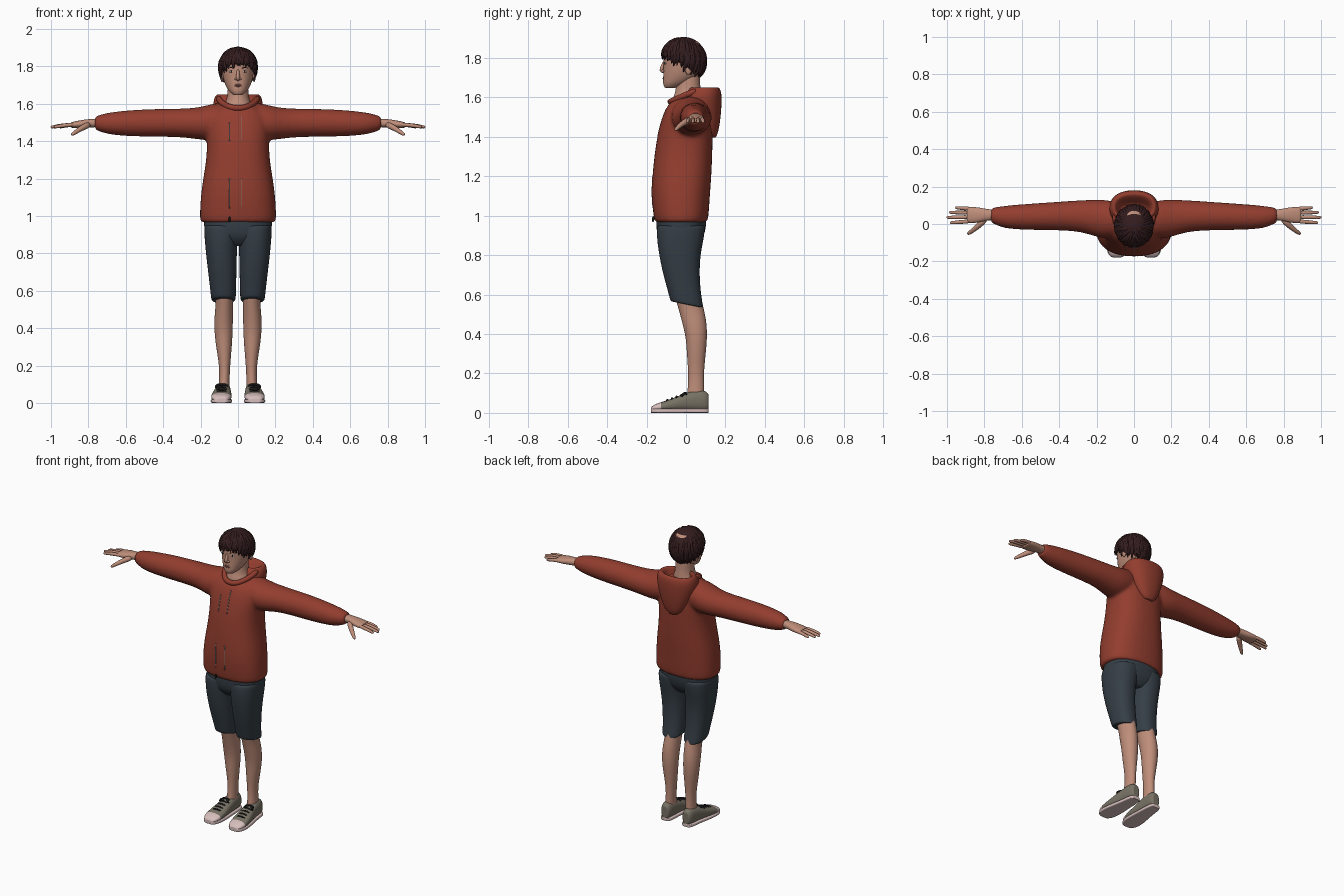
import bpy, bmesh, math, random
from mathutils import Vector
from mathutils.bvhtree import BVHTree

if "Cube" in bpy.data.objects:
    bpy.data.objects.remove(bpy.data.objects["Cube"])

random.seed(4)


def mat(name, r, g, b):
    m = bpy.data.materials.new(name)
    m.diffuse_color = (r, g, b, 1)
    m.use_nodes = True
    m.node_tree.nodes["Principled BSDF"].inputs["Base Color"].default_value = m.diffuse_color
    return m


RUST = mat("rust cloth", 0.29, 0.047, 0.028)
SLATE = mat("slate cloth", 0.036, 0.049, 0.062)
SKIN = mat("skin", 0.52, 0.27, 0.195)
HAIR = mat("dark hair", 0.034, 0.012, 0.013)
TAUPE = mat("taupe canvas", 0.19, 0.17, 0.13)
PINK = mat("pale rubber", 0.68, 0.52, 0.51)
BLACK = mat("black", 0.01, 0.01, 0.011)
WHITE = mat("eye white", 0.65, 0.6, 0.57)
LIP = mat("lip", 0.36, 0.15, 0.12)
GREY = mat("grey metal", 0.2, 0.17, 0.16)


def skin_rings(bm, rings):
    """Bridge a list of point rings and cap both ends."""
    vs = [[bm.verts.new(p) for p in r] for r in rings]
    n = len(vs[0])
    for a, b in zip(vs, vs[1:]):
        for i in range(n):
            bm.faces.new((a[i], a[(i + 1) % n], b[(i + 1) % n], b[i]))
    bm.faces.new(vs[0])
    bm.faces.new(vs[-1])


def loft(bm, axis, rows, n=24, e=2.0, side=1):
    """Rows are (position on axis, a0, a1, b0, b1): superellipse sections."""
    def cap(r):
        t, a, b, c, d = r
        k, m = (b - a) * 0.06, (d - c) * 0.06
        return (t, a + k, b - k, c + m, d - m)
    out = []
    for t, a0, a1, b0, b1 in [cap(rows[0])] + rows + [cap(rows[-1])]:
        ring = []
        for i in range(n):
            w = 2 * math.pi * i / n
            c, s = math.cos(w), math.sin(w)
            a = (a0 + a1) / 2 + (a1 - a0) / 2 * math.copysign(abs(c) ** (2 / e), c)
            b = (b0 + b1) / 2 + (b1 - b0) / 2 * math.copysign(abs(s) ** (2 / e), s)
            p = {'x': (t, a, b), 'y': (a, t, b), 'z': (a, b, t)}[axis]
            ring.append((p[0] * side, p[1], p[2]))
        out.append(ring)
    skin_rings(bm, out)


def tube(bm, pts, radii, n=8):
    pts = [Vector(p) for p in pts]
    d = pts[-1] - pts[0]
    ref = Vector((0, 0, 0))
    ref[min(range(3), key=lambda i: abs(d[i]))] = 1
    out = []
    for i, (p, r) in enumerate(zip(pts, radii)):
        d = (pts[min(i + 1, len(pts) - 1)] - pts[max(i - 1, 0)]).normalized()
        u = d.cross(ref).normalized()
        v = d.cross(u)
        out.append([p + r * (math.cos(2 * math.pi * k / n) * u + math.sin(2 * math.pi * k / n) * v)
                    for k in range(n)])
    skin_rings(bm, out)


def ball(bm, c, r):
    res = bmesh.ops.create_uvsphere(bm, u_segments=16, v_segments=10, radius=1)
    for v in res['verts']:
        v.co = Vector((c[i] + v.co[i] * r[i] for i in range(3)))


def finish(bm, name, *mats, mirror=False, sub=1, voxel=0):
    bmesh.ops.recalc_face_normals(bm, faces=bm.faces)
    for f in bm.faces:
        f.smooth = True
    me = bpy.data.meshes.new(name)
    bm.to_mesh(me)
    bm.free()
    ob = bpy.data.objects.new(name, me)
    bpy.context.collection.objects.link(ob)
    for m in mats:
        me.materials.append(m)
    if mirror:
        ob.modifiers.new("mirror", 'MIRROR').use_mirror_merge = False
    if sub:
        ob.modifiers.new("round", 'SUBSURF').levels = sub
    if voxel:
        r = ob.modifiers.new("blend", 'REMESH')
        r.mode, r.voxel_size, r.use_smooth_shade = 'VOXEL', voxel, True
        s = ob.modifiers.new("relax", 'SMOOTH')
        s.factor, s.iterations = 0.5, 8
    return ob


def front_of(ob):
    """Returns a function giving the front surface y at (x, z)."""
    bpy.context.view_layer.update()
    tree = BVHTree.FromObject(ob, bpy.context.evaluated_depsgraph_get())

    def y(x, z):
        hit = tree.ray_cast(Vector((x, -1, z)), Vector((0, 1, 0)))[0]
        return hit.y if hit else -0.1
    return y


def sym(rows):
    return [(z, -r, r, f, b) for z, r, f, b in rows]


# Hoodie body and sleeves, blended into one surface
bm = bmesh.new()
loft(bm, 'z', sym([(0.965, .205, -.16, .11), (1.0, .206, -.166, .116), (1.1, .202, -.177, .122),
                   (1.2, .188, -.172, .13), (1.3, .17, -.162, .134), (1.4, .166, -.148, .137),
                   (1.48, .175, -.127, .135), (1.54, .165, -.105, .13), (1.58, .125, -.08, .125),
                   (1.605, .09, -.04, .11)]), e=2.4)
for s in (1, -1):
    loft(bm, 'x', [(.06, -.06, .11, 1.44, 1.6), (.12, -.075, .125, 1.41, 1.607), (.18, -.078, .133, 1.405, 1.588),
                   (.24, -.055, .13, 1.413, 1.578), (.32, -.036, .126, 1.423, 1.574),
                   (.5, -.033, .113, 1.423, 1.573), (.62, -.031, .105, 1.428, 1.563),
                   (.7, -.023, .097, 1.437, 1.553), (.745, -.002, .09, 1.453, 1.54),
                   (.765, .006, .085, 1.462, 1.532)], side=s)
hoodie = finish(bm, "hoodie", RUST, voxel=0.01)

# Folded hood and collar
bm = bmesh.new()
loft(bm, 'z', sym([(1.395, .03, .11, .15), (1.42, .065, .08, .164), (1.5, .102, .04, .177),
                   (1.58, .136, -.03, .182), (1.63, .13, 0, .18), (1.655, .113, .02, .166),
                   (1.645, .095, .03, .145), (1.6, .08, .03, .11)]), e=2.3)
finish(bm, "hood", RUST, sub=2)
bm = bmesh.new()
half = [(.035, -.074, 1.579), (.07, -.045, 1.592), (.1, .01, 1.617), (.105, .06, 1.635)]
path = [(-x, y, z) for x, y, z in half[::-1]] + [(0, -.08, 1.576)] + half
tube(bm, path, [.017] * 9, 10)
finish(bm, "collar", RUST)

# Front zip lines and pull
y = front_of(hoodie)
bm = bmesh.new()
for x, z0, z1 in ((-.045, 1.04, 1.2), (-.045, 1.4, 1.5), (.02, 1.04, 1.2), (.02, 1.4, 1.54)):
    zs = [z0 + (z1 - z0) * i / 8 for i in range(9)]
    tube(bm, [(x, y(x, z) + .001, z) for z in zs], [.003] * 9, 6)
finish(bm, "zip_lines", GREY, sub=0)
bm = bmesh.new()
tube(bm, [(-.045, -.165, 1.0), (-.045, -.168, .965)], [.006, .008])
finish(bm, "zip_pull", BLACK)

# Shorts: hips and two legs with sloping hems
bm = bmesh.new()
loft(bm, 'z', sym([(.84, .08, -.1, .05), (.88, .165, -.14, .085), (.93, .184, -.152, .102),
                   (1.0, .184, -.153, .105)]), e=2.3)
finish(bm, "shorts_hips", SLATE, sub=2)
bm = bmesh.new()
loft(bm, 'z', [(.55, .012, .143, -.08, .09), (.6, .01, .148, -.092, .078), (.7, .008, .16, -.116, .068),
               (.8, .006, .172, -.137, .073), (.88, .001, .179, -.148, .09),
               (.95, -.02, .183, -.15, .1)], e=2.3)
for v in bm.verts:
    if v.co.z < .62:
        v.co.z -= .2 * v.co.y
finish(bm, "shorts_leg", SLATE, mirror=True, sub=2)

# Lower legs
bm = bmesh.new()
loft(bm, 'z', [(.06, .045, .105, 0, .092), (.13, .045, .101, .01, .092), (.2, .042, .1, .012, .09),
               (.3, .033, .117, .004, .1), (.38, .028, .127, 0, .108), (.46, .027, .127, -.02, .105),
               (.52, .027, .119, -.036, .092), (.6, .025, .125, -.06, .075)])
finish(bm, "leg", SKIN, mirror=True, sub=2)

# Shoes: upper with toe cap, sole, laces
shoe = [(-.178, .066, .116, .012, .026), (-.165, .047, .135, .008, .042), (-.13, .035, .145, .008, .053),
        (-.08, .033, .142, .008, .069), (-.03, .036, .132, .008, .09), (.02, .038, .122, .008, .108),
        (.06, .04, .117, .008, .116), (.1, .043, .112, .008, .113), (.114, .055, .1, .015, .095)]
bm = bmesh.new()
loft(bm, 'y', shoe, e=2.4)
for f in bm.faces:
    f.material_index = int(f.calc_center_median().y < -.13)
upper = finish(bm, "shoe_upper", TAUPE, PINK, mirror=True, sub=2)
bm = bmesh.new()
loft(bm, 'y', [(t, a - .003, b + .003, 0, .022) for t, a, b, c, d in shoe], e=5)
finish(bm, "shoe_sole", PINK, mirror=True)
bm = bmesh.new()
for i in range(5):
    t = -.095 + .024 * i
    z = .064 + .0088 * i
    tube(bm, [(.058, t, z - .006), (.075, t, z + .001), (.1, t, z + .001), (.118, t, z - .006)], [.006] * 4)
for s in (-1, 1):
    tube(bm, [(.088, .0, .1), (.088 + s * .025, -.015, .1), (.088 + s * .036, -.02, .08)], [.006, .008, .004])
finish(bm, "laces", BLACK, mirror=True)

# Hands
bm = bmesh.new()
loft(bm, 'x', [(.73, .022, .075, 1.475, 1.522), (.79, .018, .08, 1.474, 1.52), (.83, .007, .09, 1.47, 1.515),
               (.87, .003, .093, 1.47, 1.507), (.892, .006, .091, 1.472, 1.502)], n=16, e=2.3)
for fy, ty, end in ((.015, .007, .985), (.037, .035, 1.003), (.06, .062, .99), (.081, .087, .957)):
    m = (.87 + end) / 2
    tube(bm, [(.865, fy, 1.489), (m, (fy + ty) / 2, 1.486), (end - .012, ty, 1.477), (end, ty, 1.474)],
         [.0125, .0115, .0095, .006])
tube(bm, [(.79, .03, 1.492), (.83, -.008, 1.474), (.862, -.035, 1.453), (.884, -.05, 1.438), (.89, -.055, 1.433)],
     [.02, .017, .013, .01, .006])
finish(bm, "hand", SKIN, mirror=True)

# Neck, head, nose, ears
bm = bmesh.new()
loft(bm, 'z', sym([(1.55, .09, -.06, .08), (1.59, .078, -.07, .08), (1.62, .06, -.056, .077),
                   (1.66, .055, -.05, .072), (1.73, .055, -.045, .07)]))
finish(bm, "neck", SKIN, sub=2)
bm = bmesh.new()
loft(bm, 'z', sym([(1.648, .026, -.108, -.05), (1.665, .047, -.117, 0), (1.69, .063, -.117, .05),
                   (1.72, .076, -.115, .075), (1.76, .084, -.114, .09), (1.8, .087, -.117, .093),
                   (1.85, .082, -.103, .09), (1.885, .055, -.07, .06)]), e=2.1)
head = finish(bm, "head", SKIN, sub=2)
bm = bmesh.new()
tube(bm, [(0, -.106, 1.788), (0, -.119, 1.758), (0, -.128, 1.738), (0, -.11, 1.724)], [.007, .01, .013, .01])
for s in (-1, 1):
    ball(bm, (s * .01, -.118, 1.733), (.009, .009, .007))
    ball(bm, (s * .086, .012, 1.745), (.008, .018, .03))
finish(bm, "nose_and_ears", SKIN)

# Eyes, brows and lips set on the face surface
y = front_of(head)
parts = {k: bmesh.new() for k in ("eyes", "irises", "brows", "lips")}
for s in (-1, 1):
    x = s * .036
    ball(parts["eyes"], (x, y(x, 1.773), 1.773), (.014, .004, .006))
    ball(parts["irises"], (x, y(x, 1.773) - .002, 1.773), (.006, .004, .006))
    tube(parts["brows"], [(s * a, y(s * a, z), z) for a, z in ((.016, 1.789), (.035, 1.796), (.056, 1.79))],
         [.003, .004, .002])
for z, r in ((1.702, .0045), (1.695, .005)):
    tube(parts["lips"], [(a, y(a, z) + .001, z) for a in (-.025, -.01, 0, .01, .025)], [.001, r, r, r, .001])
for (k, b), m in zip(parts.items(), (WHITE, BLACK, HAIR, LIP)):
    finish(b, k, m)


# Hair: a cap with a sloping hairline plus layered locks
def hair(t, a, k=1.0):
    s = math.sin(t) if t < math.pi / 2 else math.sin(t) ** .45
    return Vector((.1 * k * s * math.cos(a), -.01 + .113 * k * s * math.sin(a), 1.8 + .107 * k * math.cos(t)))


def hairline(a):
    return math.acos((1.757 - .058 * math.sin(a) - 1.8) / .107)


bm = bmesh.new()
skin_rings(bm, [[hair(max(.05, hairline(a) * i / 10), a, .99) for a in
                 (2 * math.pi * k / 32 for k in range(32))] for i in range(11)])
for i in range(170):
    a = i * 2.39996
    end = hairline(a) + random.uniform(-.1, .22)
    start = end * random.uniform(.05, .6)
    drift = random.uniform(-.35, .35)
    flick = random.uniform(.97, 1.05)
    ks = (.94, .97, .98, .99, flick)
    tube(bm, [hair(start + (end - start) * j / 4, a + drift * j / 4, ks[j]) for j in range(5)],
         [.006, .012, .013, .01, .003], 6)
finish(bm, "hair", HAIR)
